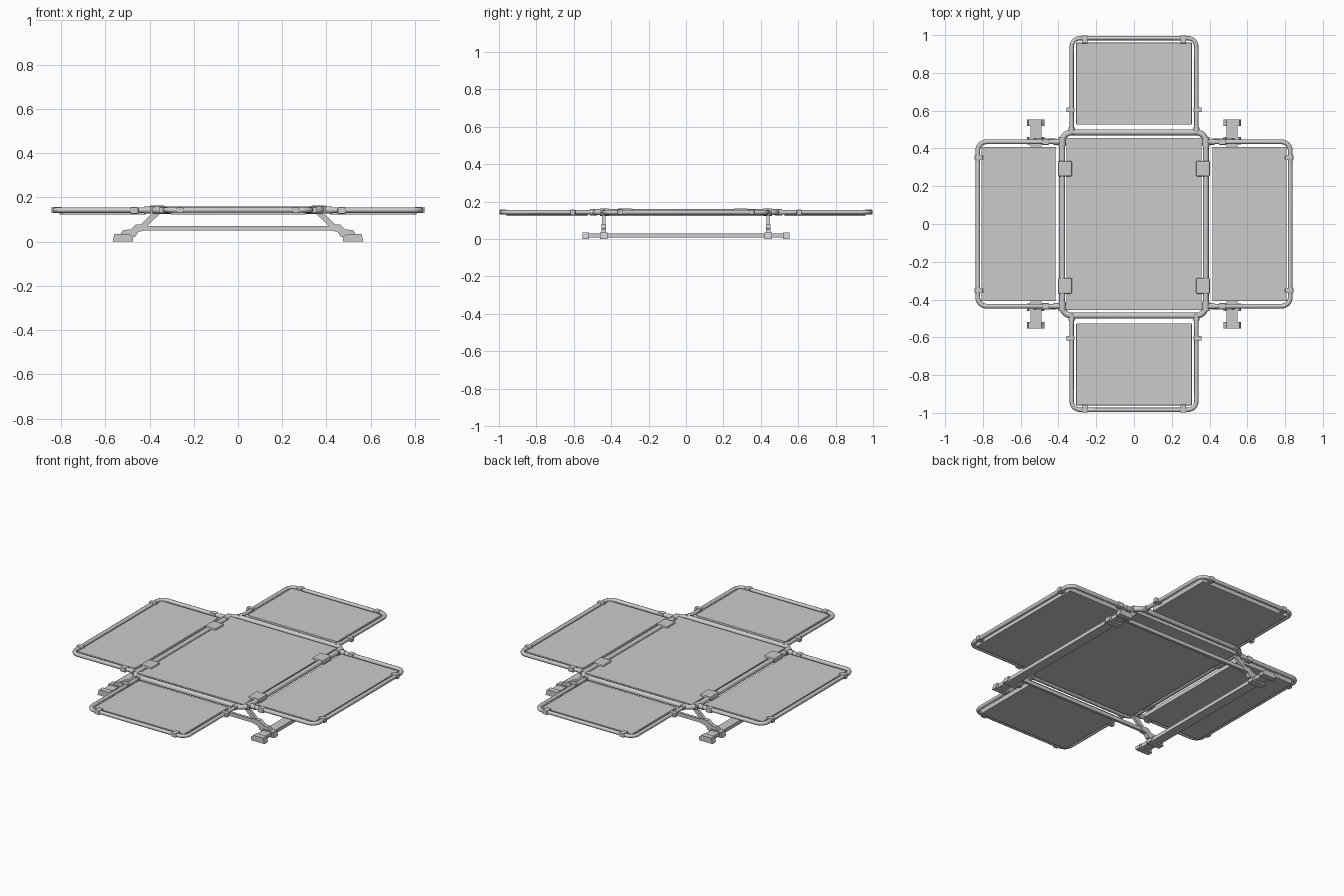
import bpy, bmesh, math
from mathutils import Vector

cube = bpy.data.objects.get("Cube")
if cube:
    bpy.data.objects.remove(cube, do_unlink=True)

grey = bpy.data.materials.new("light_grey")
grey.use_nodes = True
grey.diffuse_color = (0.6, 0.6, 0.6, 1)
grey.node_tree.nodes["Principled BSDF"].inputs["Base Color"].default_value = (0.6, 0.6, 0.6, 1)

SIDES = (-1, 1)
TUBE_Z = 0.143


def add_object(name, mesh, smooth=False):
    obj = bpy.data.objects.new(name, mesh)
    bpy.context.collection.objects.link(obj)
    mesh.materials.clear()
    mesh.materials.append(grey)
    if smooth:
        bpy.ops.object.select_all(action='DESELECT')
        obj.select_set(True)
        bpy.context.view_layer.objects.active = obj
        bpy.ops.object.shade_smooth_by_angle(angle=math.radians(50))
    return obj


def box(name, centre, size, bevel=0.0):
    bm = bmesh.new()
    bmesh.ops.create_cube(bm, size=1)
    bmesh.ops.scale(bm, vec=size, verts=bm.verts)
    bmesh.ops.translate(bm, vec=centre, verts=bm.verts)
    if bevel:
        bmesh.ops.bevel(bm, geom=bm.edges[:], offset=bevel, segments=2,
                        affect='EDGES', profile=0.5)
    mesh = bpy.data.meshes.new(name)
    bm.to_mesh(mesh)
    bm.free()
    return add_object(name, mesh)


def extrude_y(name, profile, y, depth):
    """Extrude an x-z outline along y, centred on y."""
    bm = bmesh.new()
    face = bm.faces.new([bm.verts.new((x, y - depth / 2, z)) for x, z in profile])
    result = bmesh.ops.extrude_face_region(bm, geom=[face])
    verts = [g for g in result["geom"] if isinstance(g, bmesh.types.BMVert)]
    bmesh.ops.translate(bm, vec=(0, depth, 0), verts=verts)
    bmesh.ops.recalc_face_normals(bm, faces=bm.faces[:])
    mesh = bpy.data.meshes.new(name)
    bm.to_mesh(mesh)
    bm.free()
    return add_object(name, mesh)


def rounded_path(corners, radius, closed):
    """Round the bends of an x-y path."""
    pts = [Vector(c) for c in corners]
    path = []
    for i, p in enumerate(pts):
        if not closed and i in (0, len(pts) - 1):
            path.append(p)
            continue
        a = (pts[i - 1] - p).normalized() * radius
        b = (pts[(i + 1) % len(pts)] - p).normalized() * radius
        centre = p + a + b
        for k in range(7):
            t = math.pi / 2 * k / 6
            path.append(centre - b * math.cos(t) - a * math.sin(t))
    return path


def tube(name, corners, bend, radius, closed=False, z=TUBE_Z):
    curve = bpy.data.curves.new(name + "_path", 'CURVE')
    curve.dimensions = '3D'
    curve.bevel_depth = radius
    curve.bevel_resolution = 2
    curve.use_fill_caps = True
    path = rounded_path(corners, bend, closed)
    spline = curve.splines.new('POLY')
    spline.points.add(len(path) - 1)
    for point, p in zip(spline.points, path):
        point.co = (p.x, p.y, z, 1)
    spline.use_cyclic_u = closed
    temp = bpy.data.objects.new(name + "_path", curve)
    mesh = bpy.data.meshes.new_from_object(temp)
    bpy.data.objects.remove(temp)
    mesh.name = name
    return add_object(name, mesh, smooth=True)


# Central table top: frame and panel
tube("main_frame", [(-0.38, -0.485), (0.38, -0.485), (0.38, 0.485), (-0.38, 0.485)],
     0.05, 0.016, closed=True)
box("main_panel", (0, 0, 0.138), (0.714, 0.91, 0.026), 0.003)

for s in SIDES:
    side = "left" if s > 0 else "right"
    end = "back" if s > 0 else "front"

    # Side leaf
    tube(side + "_leaf_frame",
         [(s * 0.38, -0.435), (s * 0.827, -0.435), (s * 0.827, 0.435), (s * 0.38, 0.435)],
         0.045, 0.0125)
    box(side + "_leaf_panel", (s * 0.611, 0, 0.135), (0.392, 0.816, 0.026), 0.003)

    # End leaf
    tube(end + "_leaf_frame",
         [(-0.33, s * 0.49), (-0.33, s * 0.984), (0.33, s * 0.984), (0.33, s * 0.49)],
         0.045, 0.0115)
    box(end + "_leaf_panel", (0, s * 0.743, 0.135), (0.612, 0.434, 0.026), 0.003)

    # Long ground runner
    box(side + "_runner", (s * 0.52, 0, 0.019), (0.058, 1.08, 0.022))
    # Stretcher between the two legs
    box(end + "_stretcher", (0, s * 0.44, 0.061), (0.88, 0.016, 0.022))

    # Clamp plates over the main frame
    for y in (-0.328, 0.293):
        box(side + "_clamp_plate", (s * 0.365, y, 0.147), (0.075, 0.083, 0.031), 0.008)

    for t in SIDES:
        corner = side + ("_back" if t > 0 else "_front")
        # Clips holding the panels to the leaf frames
        box(corner + "_side_clip", (s * 0.822, t * 0.352, TUBE_Z), (0.044, 0.027, 0.028), 0.004)
        box(corner + "_inner_clip", (s * 0.337, t * 0.605, TUBE_Z), (0.042, 0.026, 0.027), 0.004)
        box(corner + "_end_clip", (s * 0.261, t * 0.977, TUBE_Z), (0.031, 0.042, 0.027), 0.004)
        # Hinge sleeves and collars where the leaves meet the main frame
        tube(corner + "_hinge_sleeve", [(s * 0.38, t * 0.412), (s * 0.38, t * 0.46)], 0, 0.0195)
        tube(corner + "_hinge_arm", [(s * 0.37, t * 0.435), (s * 0.425, t * 0.435)], 0, 0.0155)
        box(corner + "_hinge_collar", (s * 0.468, t * 0.435, 0.141), (0.036, 0.032, 0.03), 0.004)
        tube(corner + "_end_hinge", [(s * 0.33, t * 0.477), (s * 0.33, t * 0.512)], 0, 0.0165)

        # Foot pad at the tip of the runner
        pad = [(0.475, 0), (0.567, 0), (0.558, 0.034), (0.49, 0.034), (0.475, 0.02)]
        extrude_y(corner + "_foot_pad", [(s * x, z) for x, z in pad], t * 0.536, 0.034)
        extrude_y(corner + "_runner_block", [(s * x, z) for x, z in pad], t * 0.44, 0.04)
        # Stepped bracket rising inward from the runner
        step = [(0.535, 0.03), (0.52, 0.052), (0.485, 0.056), (0.462, 0.078),
                (0.41, 0.078), (0.42, 0.05), (0.45, 0.045), (0.465, 0.022), (0.5, 0.02)]
        extrude_y(corner + "_bracket", [(s * x, z) for x, z in step], t * 0.44, 0.026)
        # Diagonal leg up to the table frame
        leg = [(0.455, 0.062), (0.42, 0.062), (0.345, 0.134), (0.38, 0.136)]
        extrude_y(corner + "_leg", [(s * x, z) for x, z in leg], t * 0.44, 0.018)
        box(corner + "_leg_socket", (s * 0.362, t * 0.44, 0.138), (0.04, 0.03, 0.026), 0.004)
